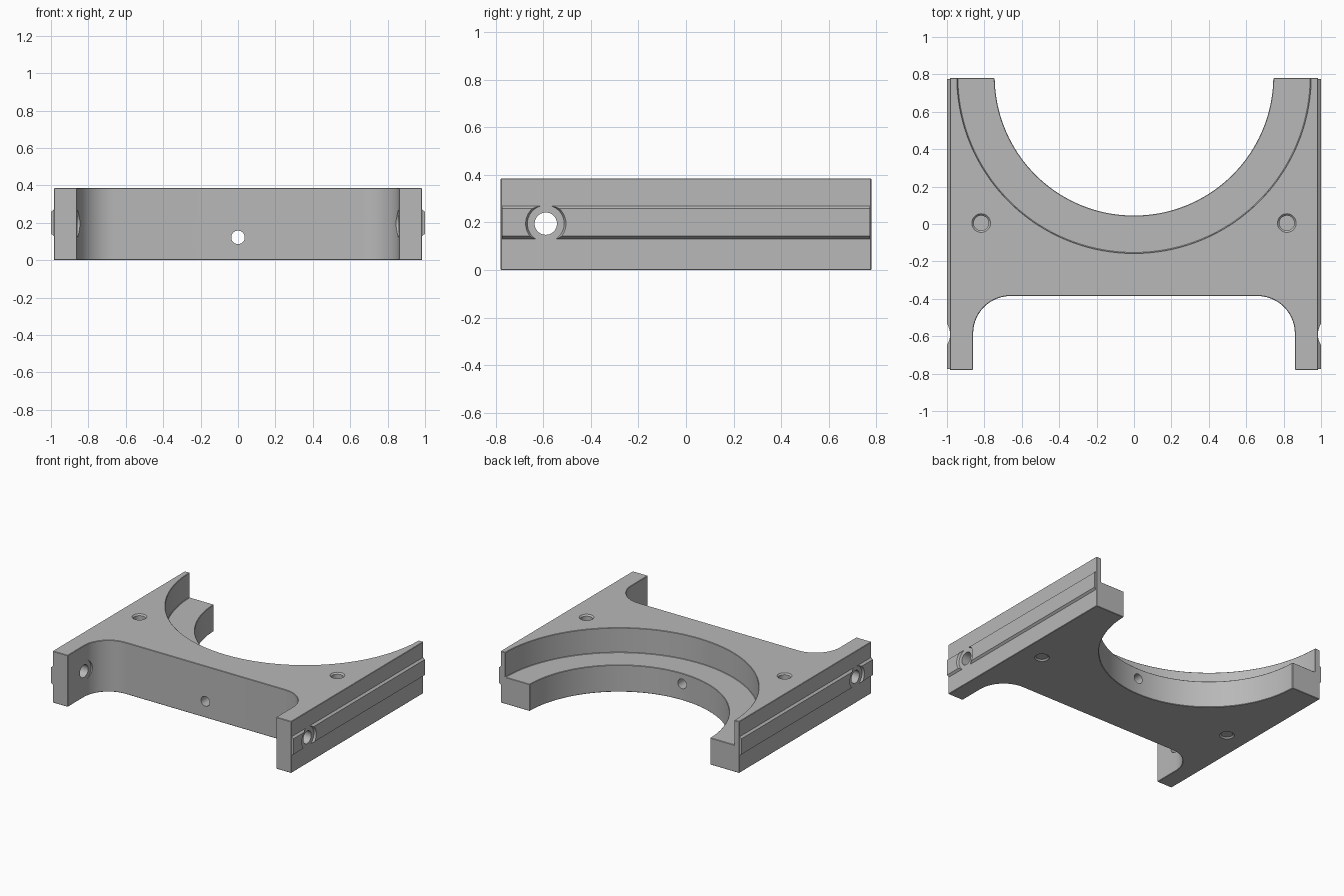
import bpy, bmesh
from math import sin, cos, pi, radians
from mathutils import Matrix, Vector

cube = bpy.data.objects.get("Cube")
if cube:
    bpy.data.objects.remove(cube, do_unlink=True)

HEIGHT, LEDGE = 0.385, 0.2
SIDE, END = 0.985, 0.78
ARC_Y, INNER_R, OUTER_R = 0.79, 0.745, 0.945
CHAMFER = 0.012
HOLE_Y, HOLE_Z = -0.59, 0.195

grey = bpy.data.materials.new("satin grey")
grey.use_nodes = True
grey.diffuse_color = (0.48, 0.48, 0.48, 1)
grey.node_tree.nodes["Principled BSDF"].inputs["Base Color"].default_value = (0.48, 0.48, 0.48, 1)


def add_object(name, bm):
    bmesh.ops.recalc_face_normals(bm, faces=bm.faces)
    mesh = bpy.data.meshes.new(name)
    bm.to_mesh(mesh)
    bm.free()
    mesh.materials.append(grey)
    obj = bpy.data.objects.new(name, mesh)
    bpy.context.collection.objects.link(obj)
    return obj


def prism(name, points, direction):
    bm = bmesh.new()
    face = bm.faces.new([bm.verts.new(p) for p in points])
    moved = bmesh.ops.extrude_face_region(bm, geom=[face])["geom"]
    verts = [v for v in moved if isinstance(v, bmesh.types.BMVert)]
    bmesh.ops.translate(bm, verts=verts, vec=direction)
    return add_object(name, bm)


def cone(start, end, r1, r2=None, segments=40):
    start, end = Vector(start), Vector(end)
    axis = end - start
    turn = axis.to_track_quat("Z", "Y").to_matrix().to_4x4()
    bm = bmesh.new()
    bmesh.ops.create_cone(bm, cap_ends=True, segments=segments, radius1=r1,
                          radius2=r1 if r2 is None else r2, depth=axis.length,
                          matrix=Matrix.Translation((start + end) / 2) @ turn)
    cutter = add_object("cutter", bm)
    cutter.hide_render = True
    return cutter


def apply(obj, mod):
    bpy.context.view_layer.objects.active = obj
    bpy.ops.object.modifier_apply(modifier=mod.name)


def cut(obj, cutter):
    mod = obj.modifiers.new("cut", "BOOLEAN")
    mod.operation = "DIFFERENCE"
    mod.solver = "EXACT"
    mod.object = cutter
    apply(obj, mod)
    bpy.data.objects.remove(cutter, do_unlink=True)


def smooth(obj):
    bpy.ops.object.select_all(action="DESELECT")
    obj.select_set(True)
    bpy.context.view_layer.objects.active = obj
    bpy.ops.object.shade_smooth_by_angle(angle=radians(25))


def arc(cx, cy, r, a0, a1, steps):
    angles = [radians(a0 + (a1 - a0) * i / steps) for i in range(steps + 1)]
    return [(cx + r * cos(a), cy + r * sin(a)) for a in angles]


# Plate outline: cradle arc, right side, front legs with rounded inner corners
LEG_X, FRONT_Y, FILLET = 0.86, -0.385, 0.2
outline = [(INNER_R, END), (SIDE, END), (SIDE, -END), (LEG_X, -END)]
outline += arc(LEG_X - FILLET, FRONT_Y - FILLET, FILLET, 0, 90, 14)
outline += [(-x, y) for x, y in reversed(outline)]
outline += arc(0, ARC_Y, INNER_R, 181, 359, 72)
body = prism("cradle_plate", [(x, y, 0) for x, y in outline], (0, 0, HEIGHT))

# Stepped ledge around the cradle, then chamfers on all sharp edges
cut(body, cone((0, ARC_Y, LEDGE), (0, ARC_Y, 1), OUTER_R, segments=144))
bevel = body.modifiers.new("chamfer", "BEVEL")
bevel.width = CHAMFER
bevel.segments = 1
bevel.limit_method = "ANGLE"
bevel.angle_limit = radians(40)
apply(body, bevel)

# Central drilled hole from front to cradle
cut(body, cone((0, -0.6, 0.122), (0, 0.3, 0.122), 0.036))

for side, label in ((1, "left"), (-1, "right")):
    # Upright bolt hole with countersunk mouths
    x, y, r = side * 0.817, 0.005, 0.04
    cut(body, cone((x, y, -0.1), (x, y, 0.5), r))
    cut(body, cone((x, y, HEIGHT - 0.01), (x, y, HEIGHT + 0.01), r, r + 0.02))
    cut(body, cone((x, y, 0.01), (x, y, -0.01), r, r + 0.02))

    # Cross hole through the leg and its seat in the rounded corner
    cut(body, cone((side * 0.7, HOLE_Y, HOLE_Z), (side * 1.1, HOLE_Y, HOLE_Z), 0.047))
    cut(body, cone((side * 0.6, HOLE_Y, HOLE_Z), (side * 0.857, HOLE_Y, HOLE_Z), 0.08))

    # Side rail with sloped edges and a round gap at the hole
    profile = [(0.97, 0.13), (SIDE, 0.13), (1, 0.142), (1, 0.258), (SIDE, 0.27), (0.97, 0.27)]
    rail = prism(label + "_side_rail", [(side * px, -0.775, pz) for px, pz in profile],
                 (0, 1.55, 0))
    cut(rail, cone((side * 0.95, HOLE_Y, HOLE_Z), (side * 1.01, HOLE_Y, HOLE_Z), 0.06, 0.09))
    smooth(rail)

smooth(body)
